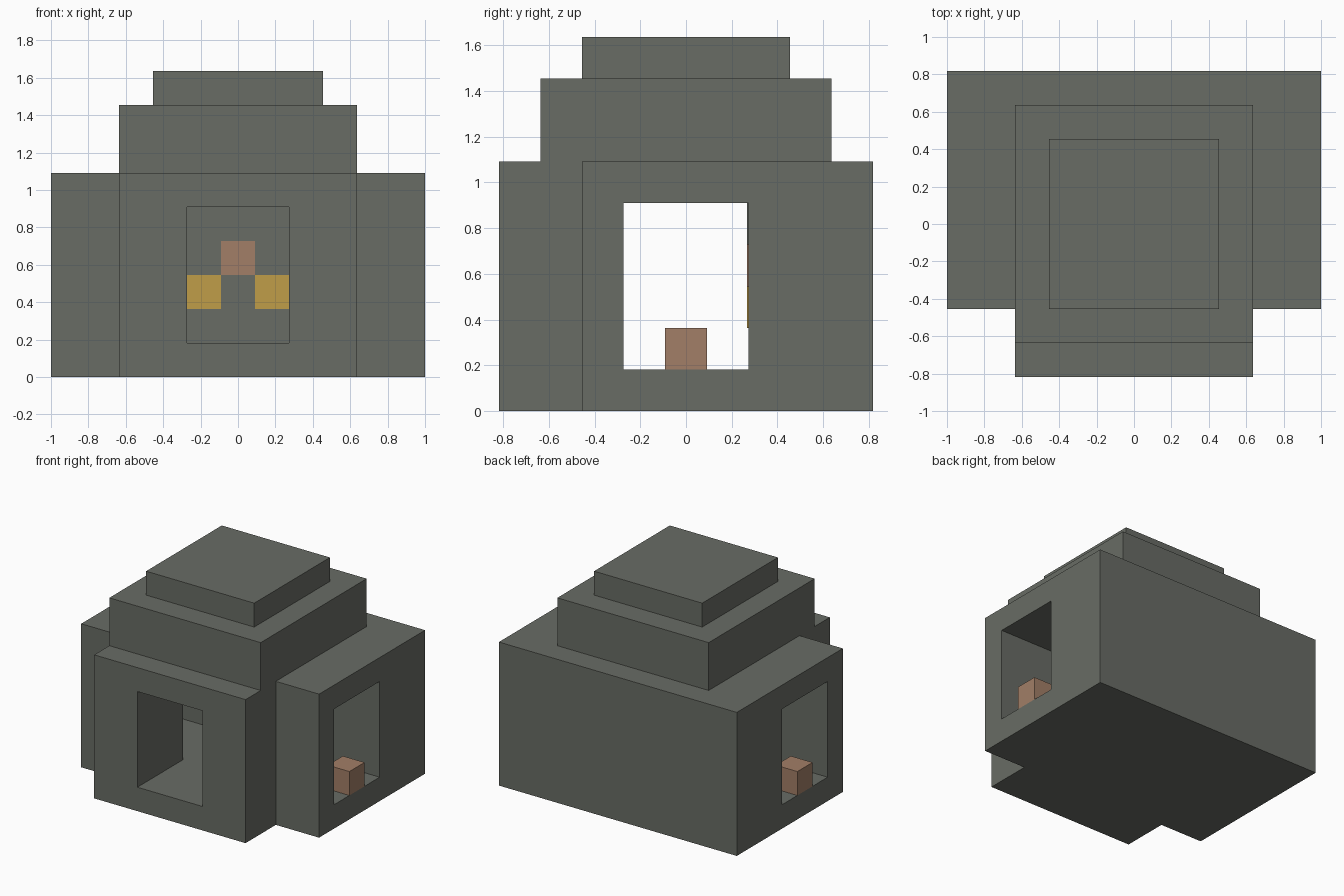
import bpy
import bmesh

if "Cube" in bpy.data.objects:
    bpy.data.objects.remove(bpy.data.objects["Cube"], do_unlink=True)

U = 2 / 11  # one building block


def material(name, rgb):
    mat = bpy.data.materials.new(name)
    mat.use_nodes = True
    color = (*rgb, 1)
    mat.diffuse_color = color
    bsdf = next(n for n in mat.node_tree.nodes if n.type == 'BSDF_PRINCIPLED')
    bsdf.inputs["Base Color"].default_value = color
    bsdf.inputs["Roughness"].default_value = 0.9
    return mat


STONE = material("grey stone", (0.14, 0.15, 0.13))
GOLD = material("gold", (0.53, 0.34, 0.065))
CLAY = material("brown clay", (0.36, 0.21, 0.135))


def prism(name, outline, z0, z1, mat):
    """Extrude a floor outline, given in blocks, from z0 to z1."""
    bm = bmesh.new()
    face = bm.faces.new([bm.verts.new((x * U, y * U, z0 * U)) for x, y in outline])
    top = bmesh.ops.extrude_face_region(bm, geom=[face])["geom"]
    verts = [v for v in top if isinstance(v, bmesh.types.BMVert)]
    bmesh.ops.translate(bm, verts=verts, vec=(0, 0, (z1 - z0) * U))
    bmesh.ops.recalc_face_normals(bm, faces=bm.faces)
    mesh = bpy.data.meshes.new(name)
    bm.to_mesh(mesh)
    bm.free()
    mesh.materials.append(mat)
    obj = bpy.data.objects.new(name, mesh)
    bpy.context.collection.objects.link(obj)
    return obj


def block(name, x0, x1, y0, y1, z0, z1, mat):
    return prism(name, [(x0, y0), (x1, y0), (x1, y1), (x0, y1)], z0, z1, mat)


def tee(wide, narrow, front, step, back):
    """T-shaped outline with the stem towards the front."""
    half = [(narrow, front), (narrow, step), (wide, step), (wide, back)]
    return half + [(-x, y) for x, y in reversed(half)]


# Main hall with porch, hollowed by a T-shaped passage
hall = prism("hall_walls", tee(5.5, 3.5, -4.5, -2.5, 4.5), 0, 6, STONE)
passage = prism("passage_cutter", tee(7, 1.5, -6, -1.5, 1.5), 1, 5, STONE)
passage.hide_render = True
cut = hall.modifiers.new("passage", 'BOOLEAN')
cut.operation = 'DIFFERENCE'
cut.solver = 'EXACT'
cut.object = passage
bpy.context.view_layer.update()
hollow = bpy.data.meshes.new_from_object(
    hall.evaluated_get(bpy.context.evaluated_depsgraph_get()))
hall.modifiers.clear()
hall.data = hollow
bpy.data.objects.remove(passage, do_unlink=True)

# Stepped roof
block("roof_lower_tier", -3.5, 3.5, -3.5, 3.5, 6, 8, STONE)
block("roof_upper_tier", -2.5, 2.5, -2.5, 2.5, 8, 9, STONE)

# Clay blocks on the sills of the two side doorways
for side, x in (("left", 5), ("right", -5)):
    block(side + "_doorway_block", x - 0.5, x + 0.5, -0.5, 0.5, 1, 2, CLAY)

# Wall panels facing the entrance, one block each
PROUD = 0.03


def panel(name, x, z, mat):
    block(name, x - 0.5, x + 0.5, 1.5 - PROUD, 1.5, z, z + 1, mat)


panel("clay_wall_panel", 0, 3, CLAY)
for side, x in (("left", 1), ("right", -1)):
    panel(side + "_gold_wall_panel", x, 2, GOLD)
for side, x in (("left", 1), ("middle", 0), ("right", -1)):
    panel(side + "_stone_wall_panel", x, 4, STONE)
